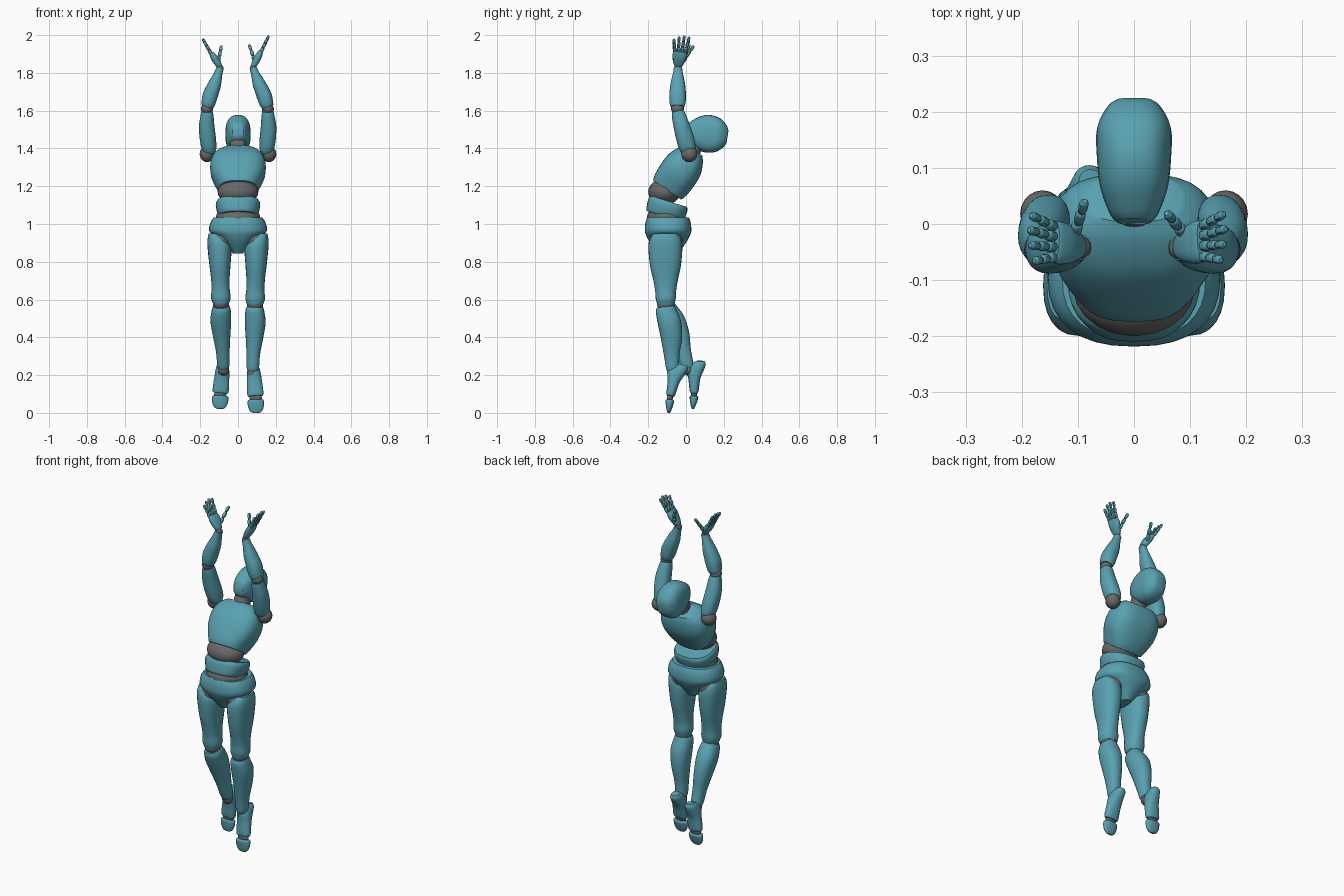
import bpy
import bmesh
import math
from mathutils import Vector

default_cube = bpy.data.objects.get("Cube")
if default_cube:
    bpy.data.objects.remove(default_cube, do_unlink=True)


def make_material(name, colour):
    material = bpy.data.materials.new(name)
    material.use_nodes = True
    material.diffuse_color = colour
    material.node_tree.nodes["Principled BSDF"].inputs["Base Color"].default_value = colour
    return material


SHELL = make_material("teal shell", (0.10, 0.36, 0.44, 1))
JOINT = make_material("grey joint", (0.14, 0.14, 0.14, 1))
FRONT = Vector((0, -1, 0))
UP = Vector((0, 0, 1))


def finish(name, bm, material):
    bmesh.ops.recalc_face_normals(bm, faces=bm.faces)
    mesh = bpy.data.meshes.new(name)
    bm.to_mesh(mesh)
    bm.free()
    mesh.materials.append(material)
    for polygon in mesh.polygons:
        polygon.use_smooth = True
    mesh.set_sharp_from_angle(angle=math.radians(38))
    obj = bpy.data.objects.new(name, mesh)
    bpy.context.collection.objects.link(obj)
    return obj


def smooth_rings(rings, steps=4):
    """Pad the rings to five values and fit a curve through them."""
    rows = [tuple(r) + (0,) * (5 - len(r)) for r in rings]
    rows = [rows[0]] + rows + [rows[-1]]
    result = []
    for p, q, r, s in zip(rows, rows[1:], rows[2:], rows[3:]):
        for k in range(steps):
            t = k / steps
            result.append([
                b + t * ((c - a) + t * ((2 * a - 5 * b + 4 * c - d) + t * (3 * (b - c) + d - a))) / 2
                for a, b, c, d in zip(p, q, r, s)])
    return result + [rows[-1]]


def loft(name, start, end, rings, material=SHELL, power=2.3, sides=24, facing=FRONT, mirror=1):
    """Rings are (place, half width, half depth, outward shift, forward shift)."""
    start, end = Vector(start), Vector(end)
    axis = (end - start).normalized()
    front = (facing - axis * facing.dot(axis)).normalized()
    across = axis.cross(front)
    if across.x < 0:
        across = -across
    bm = bmesh.new()
    loops = []
    for t, width, depth, out, forward in smooth_rings(rings):
        centre = start.lerp(end, t) + across * out * mirror + front * forward
        loop = []
        for k in range(sides):
            angle = math.tau * k / sides
            c, s = math.cos(angle), math.sin(angle)
            u = math.copysign(abs(c) ** (2 / power), c)
            v = math.copysign(abs(s) ** (2 / power), s)
            loop.append(bm.verts.new(centre + across * u * width + front * v * depth))
        loops.append(loop)
    for low, high in zip(loops, loops[1:]):
        for k in range(sides):
            n = (k + 1) % sides
            bm.faces.new((low[k], low[n], high[n], high[k]))
    bm.faces.new(loops[0])
    bm.faces.new(loops[-1])
    return finish(name, bm, material)


def ball(name, centre, radii, material=JOINT):
    bm = bmesh.new()
    bmesh.ops.create_uvsphere(bm, u_segments=20, v_segments=12, radius=1)
    bmesh.ops.scale(bm, vec=Vector(radii), verts=bm.verts)
    bmesh.ops.translate(bm, vec=Vector(centre), verts=bm.verts)
    return finish(name, bm, material)


# Torso
loft("chest", (0, -.10, 1.18), (0, .045, 1.39),
     [(0, .10, .09), (.12, .115, .10), (.38, .142, .105), (.65, .146, .10),
      (.88, .125, .075), (1, .085, .05)], power=2.7, sides=32)
ball("abdomen_joint", (0, -.115, 1.17), (.108, .085, .07))
loft("waist", (0, -.115, 1.04), (0, -.09, 1.12),
     [(0, .098, .098), (.2, .108, .104), (.75, .118, .108), (1, .11, .10)], power=2.5, sides=32)
ball("waist_joint", (0, -.105, 1.03), (.118, .103, .075))
loft("pelvis", (0, -.095, .845), (0, -.095, 1.035),
     [(0, .028, .055), (.25, .07, .09), (.45, .115, .112), (.62, .152, .123),
      (.85, .146, .12), (1, .128, .11)], power=2.4, sides=32)

# Head and neck
loft("neck", (0, .02, 1.36), (0, .07, 1.48), [(0, .05, .05), (.5, .043, .043), (1, .045, .045)], JOINT)
loft("head", (0, .004, 1.495), (0, .22, 1.462),
     [(0, .03, .035), (.07, .043, .052), (.28, .06, .086), (.52, .066, .10), (.77, .066, .089),
      (.94, .048, .058), (1, .032, .032)], power=2.6, sides=28, facing=UP)


def leg(label, s, knee, ankle, heel, instep, toe_top, toe_tip):
    hip = Vector((s * .10, -.11, .95))
    ball(label + "_hip_joint", (s * .088, -.105, .915), (.068, .085, .065))
    loft(label + "_thigh", knee, hip,
         [(0, .043, .046), (.08, .052, .053), (.2, .048, .056), (.35, .049, .066),
          (.55, .056, .082), (.8, .063, .09), (.92, .052, .082, .01), (1, .03, .06, .025)],
         mirror=s)
    ball(label + "_knee_joint", knee, (.043, .046, .04))
    loft(label + "_shin", ankle, Vector(knee) - Vector((0, 0, .012)),
         [(0, .029, .031), (.06, .033, .035), (.25, .036, .042, 0, -.004),
          (.5, .046, .056, .003, -.012), (.75, .055, .062, .004, -.01),
          (.93, .05, .055), (1, .042, .047)], mirror=s)
    ball(label + "_ankle_joint", Vector(ankle) - Vector((0, 0, .012)), (.03, .03, .03))
    loft(label + "_foot", instep, heel,
         [(0, .036, .018), (.08, .043, .024), (.45, .04, .032), (.72, .036, .046, 0, -.004),
          (.9, .03, .04, 0, -.02), (1, .02, .022, 0, -.03)], mirror=s)
    ball(label + "_toe_joint", Vector(instep).lerp(Vector(toe_top), .5), (.034, .016, .018))
    loft(label + "_toes", toe_tip, toe_top,
         [(0, .018, .006), (.15, .032, .011), (.5, .042, .018), (.9, .043, .023), (1, .037, .018)])


leg("left", 1, (.09, -.107, .575), (.078, -.07, .225), (.08, -.045, .26),
    (.093, -.083, .088), (.094, -.085, .07), (.096, -.092, 0))
leg("right", -1, (-.09, -.107, .58), (-.077, .012, .24), (-.078, .045, .275),
    (-.093, .043, .105), (-.094, .043, .09), (-.096, .036, .022))


def digit(name, base, tip, radius, bones=3):
    base, tip = Vector(base), Vector(tip)
    for k in range(bones):
        a, b = base.lerp(tip, k / bones), base.lerp(tip, (k + .94) / bones)
        r = radius * (1 - .1 * k)
        loft(f"{name}_bone_{k + 1}", a, b,
             [(0, r * .6, r * .6), (.2, r, r), (.8, r * .95, r * .95), (1, r * .5, r * .5)], sides=10)
        ball(f"{name}_joint_{k + 1}", a, (r * .75,) * 3)


def arm(label, s, elbow, wrist, knuckle, tip, thumb_tip):
    shoulder = Vector((s * .163, .018, 1.37))
    elbow, wrist, knuckle, tip = map(Vector, (elbow, wrist, knuckle, tip))
    ball(label + "_shoulder_joint", shoulder, (.04, .042, .042))
    loft(label + "_upper_arm", shoulder, elbow - Vector((0, 0, .012)),
         [(0, .022, .03, -.012), (.12, .038, .043, -.01), (.35, .043, .047, -.004),
          (.65, .041, .043, .002), (.9, .034, .037), (1, .029, .031)], mirror=s)
    ball(label + "_elbow_joint", elbow, (.032, .034, .03))
    loft(label + "_forearm", elbow + Vector((0, 0, .01)), wrist,
         [(0, .031, .035), (.1, .037, .042), (.3, .04, .044, .003), (.6, .034, .038),
          (.87, .022, .026), (1, .02, .022)], mirror=s)
    ball(label + "_wrist_joint", wrist, (.018, .02, .018))
    loft(label + "_palm", wrist + Vector((0, 0, .008)), knuckle,
         [(0, .012, .017), (.2, .017, .026), (.6, .019, .036), (.9, .014, .038), (1, .01, .034)],
         power=2.6)
    # Fingers fan out across the palm, shortest at the outer edge
    for k, (finger, reach) in enumerate((("little", .8), ("ring", .95), ("middle", 1), ("index", .92))):
        row = k - 1.5
        base = knuckle + Vector((0, row * .018, -.004))
        end = knuckle.lerp(tip, reach) + Vector((0, row * .027, 0))
        digit(f"{label}_{finger}_finger", base, end, .0095)
    thumb_base = wrist.lerp(knuckle, .35) + Vector((-s * .006, .022, .006))
    digit(label + "_thumb", thumb_base, thumb_tip, .0105)


arm("left", 1, (.158, -.045, 1.61), (.08, -.043, 1.825), (.122, -.03, 1.915),
    (.164, -.022, 1.998), (.058, .02, 1.952))
arm("right", -1, (-.164, -.045, 1.61), (-.095, -.042, 1.825), (-.142, -.032, 1.905),
    (-.188, -.024, 1.982), (-.087, .042, 1.945))
